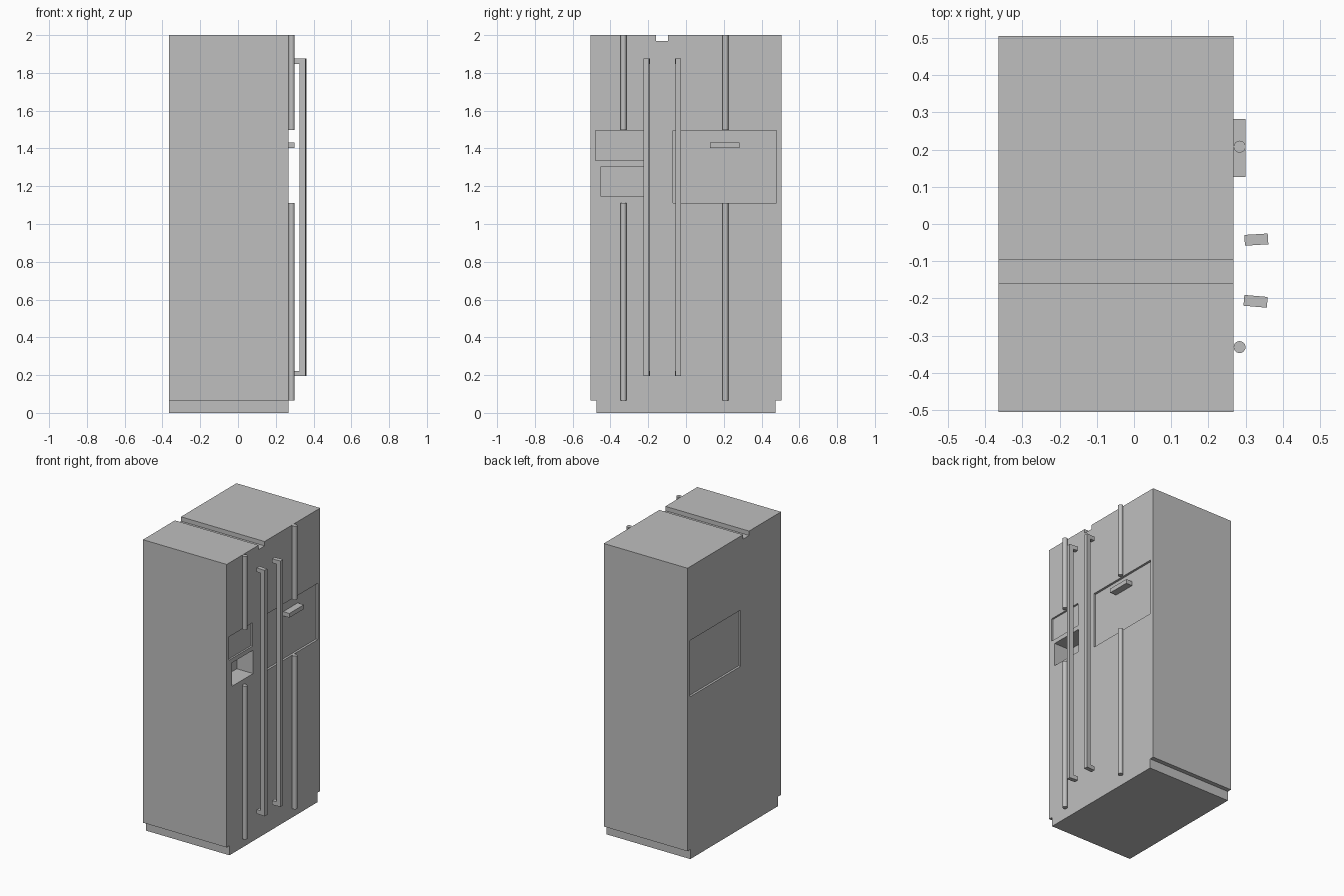
import bpy, bmesh, math
from mathutils import Matrix, Vector

cube = bpy.data.objects.get("Cube")
if cube:
    bpy.data.objects.remove(cube, do_unlink=True)

grey = bpy.data.materials.new("light grey")
grey.use_nodes = True
grey.diffuse_color = (0.52, 0.52, 0.52, 1)
grey.node_tree.nodes["Principled BSDF"].inputs["Base Color"].default_value = (0.52, 0.52, 0.52, 1)

BACK, FRONT = -0.365, 0.268


def finish(name, bm):
    bmesh.ops.recalc_face_normals(bm, faces=bm.faces)
    mesh = bpy.data.meshes.new(name)
    bm.to_mesh(mesh)
    bm.free()
    mesh.materials.append(grey)
    obj = bpy.data.objects.new(name, mesh)
    bpy.context.collection.objects.link(obj)
    return obj


def prism(name, points, sweep):
    """Close a planar outline and extrude it along the sweep vector."""
    bm = bmesh.new()
    face = bm.faces.new([bm.verts.new(p) for p in points])
    new = bmesh.ops.extrude_face_region(bm, geom=[face])["geom"]
    bmesh.ops.translate(bm, vec=sweep, verts=[g for g in new if isinstance(g, bmesh.types.BMVert)])
    return finish(name, bm)


def box(name, x, y, z):
    outline = [(x[0], y[0], z[0]), (x[0], y[1], z[0]), (x[0], y[1], z[1]), (x[0], y[0], z[1])]
    return prism(name, outline, Vector((x[1] - x[0], 0, 0)))


def cut(target, x, y, z):
    cutter = box("cutter", x, y, z)
    cutter.hide_render = True
    mod = target.modifiers.new("recess", "BOOLEAN")
    mod.operation, mod.solver, mod.object = "DIFFERENCE", "EXACT", cutter
    bpy.context.view_layer.objects.active = target
    bpy.ops.object.modifier_apply(modifier=mod.name)
    bpy.data.objects.remove(cutter, do_unlink=True)


# Cabinet: stepped plinth and a channel across the top between the doors
W, FOOT, STEP = 0.505, 0.475, 0.065
outline = [(-FOOT, 0), (FOOT, 0), (FOOT, STEP), (W, STEP), (W, 2), (-0.095, 2),
           (-0.095, 1.97), (-0.16, 1.97), (-0.16, 2), (-W, 2), (-W, STEP), (-FOOT, STEP)]
cabinet = prism("cabinet", [(BACK, y, z) for y, z in outline], Vector((FRONT - BACK, 0, 0)))

# Shallow hatch panels front and back, control panel, dispenser cavity
hatch_y, hatch_z = (-0.07, 0.48), (1.11, 1.495)
cut(cabinet, (FRONT - 0.015, FRONT + 0.1), hatch_y, hatch_z)
cut(cabinet, (BACK - 0.1, BACK + 0.015), hatch_y, hatch_z)
cut(cabinet, (FRONT - 0.012, FRONT + 0.1), (-0.48, -0.225), (1.335, 1.495))
cut(cabinet, (FRONT - 0.123, FRONT + 0.1), (-0.45, -0.22), (1.145, 1.305))

# Hatch grip
box("hatch_grip", (FRONT - 0.015, 0.3), (0.127, 0.283), (1.403, 1.432))

# Round trim rods above and below the panels
for side, y in (("freezer", -0.331), ("fridge", 0.208)):
    for level, low, high in (("lower", STEP, 1.112), ("upper", 1.497, 2.0)):
        bm = bmesh.new()
        bmesh.ops.create_cone(bm, cap_ends=True, segments=24, radius1=0.016, radius2=0.016,
                              depth=high - low,
                              matrix=Matrix.Translation((0.284, y, (low + high) / 2)))
        rod = finish(f"{side}_{level}_rod", bm)
        bpy.ops.object.select_all(action="DESELECT")
        rod.select_set(True)
        bpy.context.view_layer.objects.active = rod
        bpy.ops.object.shade_smooth_by_angle(angle=math.radians(40))

# Long door handles: C-shaped bars turned slightly apart
LOW, HIGH, ARM, T = 0.195, 1.876, 0.028, 0.029
shape = [(-0.0315, LOW), (0.0315, LOW), (0.0315, HIGH), (-0.0315, HIGH),
         (-0.0315, HIGH - ARM), (0.001, HIGH - ARM), (0.001, LOW + ARM), (-0.0315, LOW + ARM)]
for name, x, y, turn in (("freezer_handle", 0.327, -0.208, -5), ("fridge_handle", 0.329, -0.042, 3.5)):
    handle = prism(name, [(px, -T / 2, pz) for px, pz in shape], Vector((0, T, 0)))
    handle.location = (x, y, 0)
    handle.rotation_euler.z = math.radians(turn)
